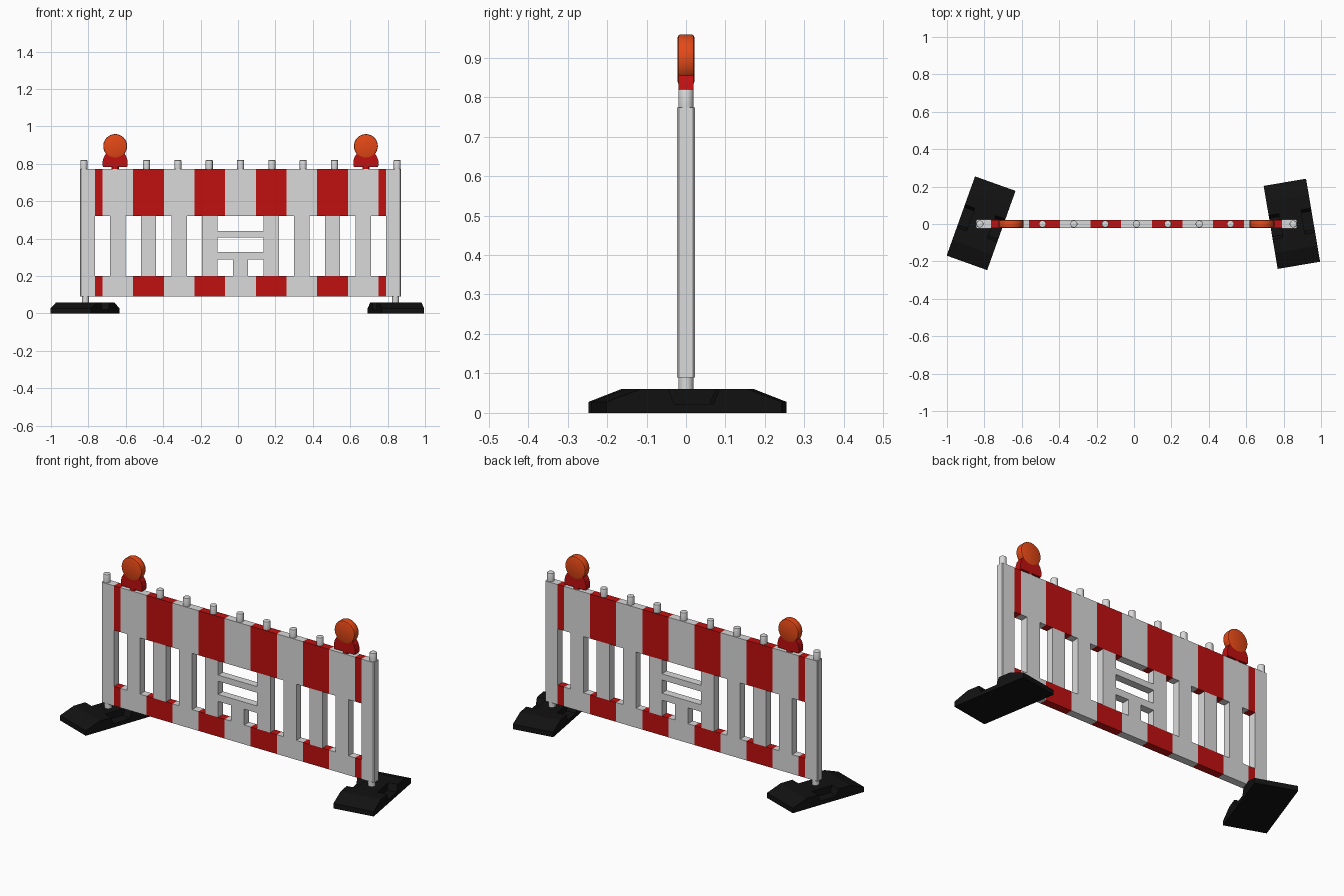
import bpy, bmesh, math
from mathutils import Matrix, Vector

if "Cube" in bpy.data.objects:
    bpy.data.objects.remove(bpy.data.objects["Cube"])


def material(name, rgb):
    m = bpy.data.materials.new(name)
    m.use_nodes = True
    m.diffuse_color = (*rgb, 1)
    node = next(n for n in m.node_tree.nodes if n.type == 'BSDF_PRINCIPLED')
    node.inputs["Base Color"].default_value = (*rgb, 1)
    return m


WHITE = material("off_white", (0.7, 0.7, 0.7))
RED = material("signal_red", (0.53, 0.005, 0.005))
ORANGE = material("lamp_orange", (0.78, 0.065, 0.008))
BLACK = material("rubber_black", (0.006, 0.006, 0.006))

CX = 0.0135          # centre of the panel
U = 0.041            # panel module
HALF = 19            # modules per half panel
BOTTOM, TOP = 0.09, 0.773


def finish(bm, name, mats, smooth=False):
    bmesh.ops.recalc_face_normals(bm, faces=bm.faces)
    me = bpy.data.meshes.new(name)
    bm.to_mesh(me)
    bm.free()
    for m in mats:
        me.materials.append(m)
    ob = bpy.data.objects.new(name, me)
    bpy.context.collection.objects.link(ob)
    if smooth:
        bpy.ops.object.select_all(action='DESELECT')
        ob.select_set(True)
        bpy.context.view_layer.objects.active = ob
        bpy.ops.object.shade_smooth_by_angle(angle=math.radians(35))
    return ob


def prism(bm, points, offset):
    """Extrude a closed outline of 3D points along offset."""
    face = bm.faces.new([bm.verts.new(p) for p in points])
    ext = bmesh.ops.extrude_face_region(bm, geom=[face], use_keep_orig=True)
    moved = [g for g in ext["geom"] if isinstance(g, bmesh.types.BMVert)]
    bmesh.ops.translate(bm, verts=moved, vec=offset)


def cylinder(name, mat, centre, radius, depth, bevel, along_y=False, sides=24):
    bm = bmesh.new()
    bmesh.ops.create_cone(bm, cap_ends=True, segments=sides,
                          radius1=radius, radius2=radius, depth=depth)
    if bevel:
        rims = [e for e in bm.edges if abs(e.verts[0].co.z - e.verts[1].co.z) < 1e-5]
        bmesh.ops.bevel(bm, geom=rims, offset=bevel, segments=2, profile=0.5,
                        affect='EDGES')
    if along_y:
        bmesh.ops.rotate(bm, verts=bm.verts, matrix=Matrix.Rotation(math.pi / 2, 3, 'X'))
    bmesh.ops.translate(bm, verts=bm.verts, vec=centre)
    return finish(bm, name, [mat], True)


# Striped panel: cells on a grid, openings left out, then thickened
ROWS = [BOTTOM, 0.2, 0.29, 0.33, 0.405, 0.44, 0.52, TOP]
LAST = len(ROWS) - 2


def is_solid(i, row):
    if row in (0, LAST):
        return True
    if -3 <= i <= 2:                       # centre ladder
        return row in (2, 4) or (row == 1 and i in (-1, 0))
    return i % 4 in (3, 0)                 # upright slats


T = 0.022
bm = bmesh.new()
for i in range(-HALF, HALF):
    for row in range(LAST + 1):
        if not is_solid(i, row):
            continue
        x0, x1 = CX + i * U, CX + (i + 1) * U
        z0, z1 = ROWS[row], ROWS[row + 1]
        f = bm.faces.new([bm.verts.new((x, -T, z)) for x, z in
                          ((x0, z0), (x1, z0), (x1, z1), (x0, z1))])
        stripe = ((i + 2) // 4) % 2 == 1
        f.material_index = int(stripe and row in (0, LAST))
bmesh.ops.remove_doubles(bm, verts=bm.verts, dist=1e-4)
panel = finish(bm, "striped_panel", [WHITE, RED])
mod = panel.modifiers.new("thickness", 'SOLIDIFY')
mod.thickness = 2 * T
mod.offset = -1 if panel.data.polygons[0].normal.y < 0 else 1

# End posts with slightly chamfered upright corners, and pins into the feet
for side, label in ((-1, "right"), (1, "left")):
    y, c = 0.023, 0.005
    xa, xb = CX + side * HALF * U, CX + side * 0.858
    bm = bmesh.new()
    prism(bm, [(xa, -y, BOTTOM), (xb - side * c, -y, BOTTOM), (xb, c - y, BOTTOM),
               (xb, y - c, BOTTOM), (xb - side * c, y, BOTTOM), (xa, y, BOTTOM)],
          Vector((0, 0, TOP - BOTTOM)))
    finish(bm, label + "_end_post", [WHITE])
    cylinder(label + "_foot_pin", WHITE, (CX + side * 0.829, 0, 0.07), 0.019, 0.06, 0)

# Pegs along the top edge, with lamps taking two of the places
STEP = 0.1675
for k in range(-5, 6):
    if abs(k) != 4:
        cylinder("top_peg", WHITE, (CX + k * STEP, 0, 0.785), 0.019, 0.07, 0.003)

# Warning lamps
for side, label in ((-1, "right"), (1, "left")):
    x = CX + side * 4 * STEP
    cylinder(label + "_lamp_stem", RED, (x, 0, 0.778), 0.019, 0.03, 0)
    half = [(0.064, 0.784), (0.067, 0.79), (0.067, 0.815), (0.06, 0.838),
            (0.05, 0.853), (0.045, 0.866)]
    outline = half + [(-a, z) for a, z in reversed(half)]
    bm = bmesh.new()
    prism(bm, [(x + a, -0.019, z) for a, z in outline], Vector((0, 0.038, 0)))
    finish(bm, label + "_lamp_base", [RED])
    cylinder(label + "_lamp_lens", ORANGE, (x, 0, 0.895), 0.064, 0.042, 0.007, True, 40)

# Rubber feet: sloped ends, with a hand recess in each long side
LENGTH, WIDTH, CORE = 0.225, 0.115, 0.06
ends = [(LENGTH, 0), (LENGTH, 0.028), (0.138, 0.06)]
recess = [(0.065, 0.06), (0.05, 0.022)]


def mirrored(points):
    return points + [(-y, z) for y, z in reversed(points)]


for label, cx, cy, angle in (("right", -0.8175, 0.004, -19.7), ("left", 0.844, 0.001, 9.6)):
    bm = bmesh.new()
    for x0, x1, shape in ((-WIDTH, -CORE, ends + recess), (-CORE, CORE, ends),
                          (CORE, WIDTH, ends + recess)):
        prism(bm, [(x0, y, z) for y, z in mirrored(shape)], Vector((x1 - x0, 0, 0)))
    bmesh.ops.rotate(bm, verts=bm.verts, matrix=Matrix.Rotation(math.radians(angle), 3, 'Z'))
    bmesh.ops.translate(bm, verts=bm.verts, vec=(cx, cy, 0))
    finish(bm, label + "_foot", [BLACK])
